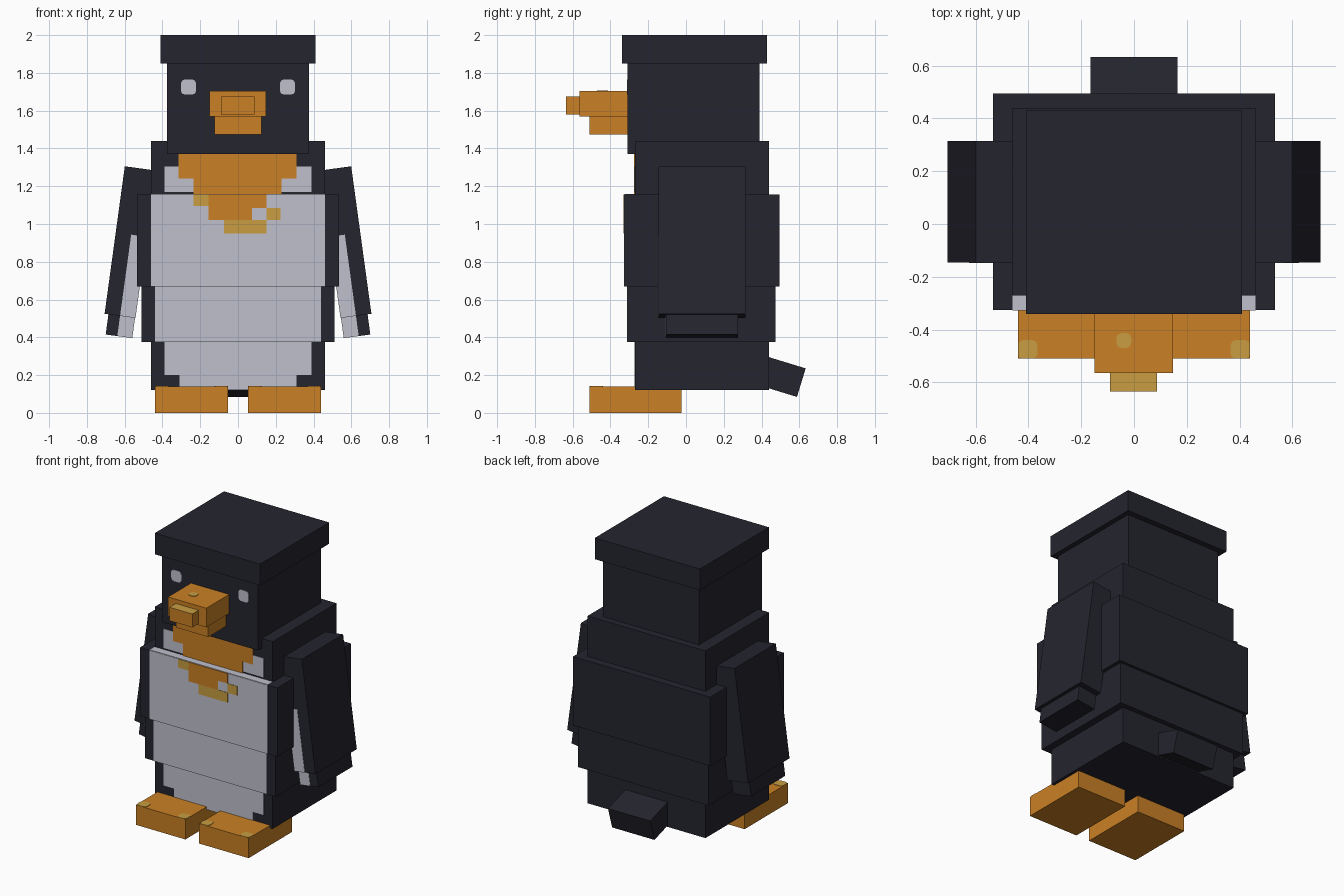
import bpy, bmesh
from math import radians
from mathutils import Matrix, Vector

cube = bpy.data.objects.get("Cube")
if cube:
    bpy.data.objects.remove(cube, do_unlink=True)


def material(name, rgb):
    m = bpy.data.materials.new(name)
    m.use_nodes = True
    m.diffuse_color = (*rgb, 1)
    m.node_tree.nodes["Principled BSDF"].inputs["Base Color"].default_value = (*rgb, 1)
    return m


BLACK = material("charcoal", (0.018, 0.018, 0.028))
WHITE = material("pale grey", (0.53, 0.53, 0.61))
ORANGE = material("orange", (0.59, 0.216, 0.018))
GOLD = material("gold", (0.58, 0.34, 0.053))
THIN = 0.003


def box(name, x, y, z, mat, frame=Matrix(), side=1, round_axis=None):
    """Box between coordinate pairs; side=-1 mirrors it in x."""
    spans = [sorted((side * x[0], side * x[1])), y, z]
    lo, hi = (Vector([s[i] for s in spans]) for i in (0, 1))
    bm = bmesh.new()
    bmesh.ops.create_cube(bm, size=1)
    for v in bm.verts:
        v.co = (lo + hi) / 2 + v.co * (hi - lo)
    if round_axis is not None:
        # chip the four corners of a small painted mark
        edges = [e for e in bm.edges
                 if abs((e.verts[0].co - e.verts[1].co).normalized()[round_axis]) > 0.9]
        bmesh.ops.bevel(bm, geom=edges, offset=0.02, segments=2,
                        profile=0.5, affect='EDGES')
    mesh = bpy.data.meshes.new(name)
    bm.to_mesh(mesh)
    bm.free()
    mesh.materials.append(mat)
    obj = bpy.data.objects.new(name, mesh)
    bpy.context.collection.objects.link(obj)
    obj.matrix_world = frame
    return obj


def front_plate(name, x, z, y, mat, layer=1, **kw):
    """Thin painted patch on a front-facing surface."""
    return box(name, x, (y - THIN * layer, y), z, mat, **kw)


# Body: core with two wider bands around it
TORSO_Y, BAND_Y, LOW_Y, HEAD_Y = -0.27, -0.325, -0.31, -0.31
box("torso", (-0.46, 0.46), (TORSO_Y, 0.44), (0.12, 1.44), BLACK)
box("chest_band", (-0.535, 0.535), (BAND_Y, 0.495), (0.67, 1.155), BLACK)
box("belly_band", (-0.51, 0.51), (LOW_Y, 0.475), (0.375, 0.67), BLACK)

# Head and crown
box("head", (-0.375, 0.375), (HEAD_Y, 0.39), (1.37, 1.85), BLACK)
box("crown", (-0.41, 0.41), (-0.34, 0.43), (1.85, 2.0), BLACK)

# Pale front
front_plate("upper_chest_white", (-0.39, 0.39), (1.17, 1.305), TORSO_Y, WHITE)
front_plate("chest_white", (-0.46, 0.46), (0.67, 1.155), BAND_Y, WHITE)
box("chest_ledge_white", (-0.46, 0.46), (BAND_Y, TORSO_Y), (1.155, 1.155 + THIN), WHITE)
front_plate("belly_white", (-0.44, 0.44), (0.375, 0.67), LOW_Y, WHITE)
front_plate("lower_belly_white", (-0.39, 0.39), (0.2, 0.375), TORSO_Y, WHITE)
front_plate("hem_white", (-0.31, 0.31), (0.12, 0.2), TORSO_Y, WHITE)

# Stepped orange bib with gold fringe
front_plate("bib_top", (-0.315, 0.31), (1.24, 1.4), TORSO_Y, ORANGE, 2)
front_plate("bib_middle", (-0.235, 0.23), (1.155, 1.24), TORSO_Y, ORANGE, 2)
front_plate("bib_bottom", (-0.155, 0.15), (1.085, 1.155), BAND_Y, ORANGE, 2)
front_plate("bib_point", (-0.155, 0.075), (1.02, 1.085), BAND_Y, ORANGE, 2)
front_plate("fringe_right", (-0.235, -0.155), (1.095, 1.155), BAND_Y, GOLD, 2)
front_plate("fringe_middle", (-0.075, 0.15), (0.95, 1.02), BAND_Y, GOLD, 2)
front_plate("fringe_left", (0.15, 0.225), (1.02, 1.085), BAND_Y, GOLD, 2)

# Beak, tip with a gold upper face
box("upper_beak", (-0.15, 0.148), (-0.565, HEAD_Y), (1.57, 1.705), ORANGE)
box("lower_beak", (-0.125, 0.125), (-0.51, HEAD_Y), (1.475, 1.57), ORANGE)
tip = box("beak_tip", (-0.09, 0.088), (-0.635, -0.56), (1.58, 1.675), ORANGE)
tip.data.materials.append(GOLD)
for face in tip.data.polygons:
    face.material_index = int(face.normal.z > 0.5)
box("beak_spot", (-0.067, -0.01), (-0.47, -0.413), (1.705, 1.705 + THIN), GOLD, round_axis=2)

# Tail, tilted down at the back
tail_frame = Matrix.Translation((0, 0.467, 0.204)) @ Matrix.Rotation(radians(-17), 4, 'X')
box("tail", (-0.165, 0.165), (-0.15, 0.15), (-0.079, 0.079), BLACK, tail_frame)

# Mirrored parts
for side, word in ((1, "left"), (-1, "right")):
    front_plate(word + "_eye", (0.222, 0.302), (1.685, 1.765), HEAD_Y, WHITE,
                side=side, round_axis=1)

    # Foot with gold front corners
    box(word + "_foot", (0.053, 0.44), (-0.51, -0.025), (0, 0.14), ORANGE, side=side)
    for x, part in (((0.365, 0.44), "_outer_toe"), ((0.053, 0.125), "_inner_toe")):
        box(word + part, x, (-0.51, -0.44), (0.14, 0.14 + THIN), GOLD,
            side=side, round_axis=2)

    # Wing, spread outwards towards its tip
    frame = (Matrix.Translation((side * 0.571, 0.085, 0.904))
             @ Matrix.Rotation(radians(-7.8 * side), 4, 'Y'))
    box(word + "_wing", (-0.0825, 0.0825), (-0.23, 0.23), (-0.394, 0.394), BLACK, frame, side)
    box(word + "_wing_tip", (-0.08, 0.062), (-0.19, 0.19), (-0.502, -0.3), BLACK, frame, side)
    front_plate(word + "_wing_white", (-0.0825, 0), (-0.394, 0.04), -0.23, WHITE,
                frame=frame, side=side)
    front_plate(word + "_wing_tip_white", (-0.08, 0), (-0.502, -0.394), -0.19, WHITE,
                frame=frame, side=side)
